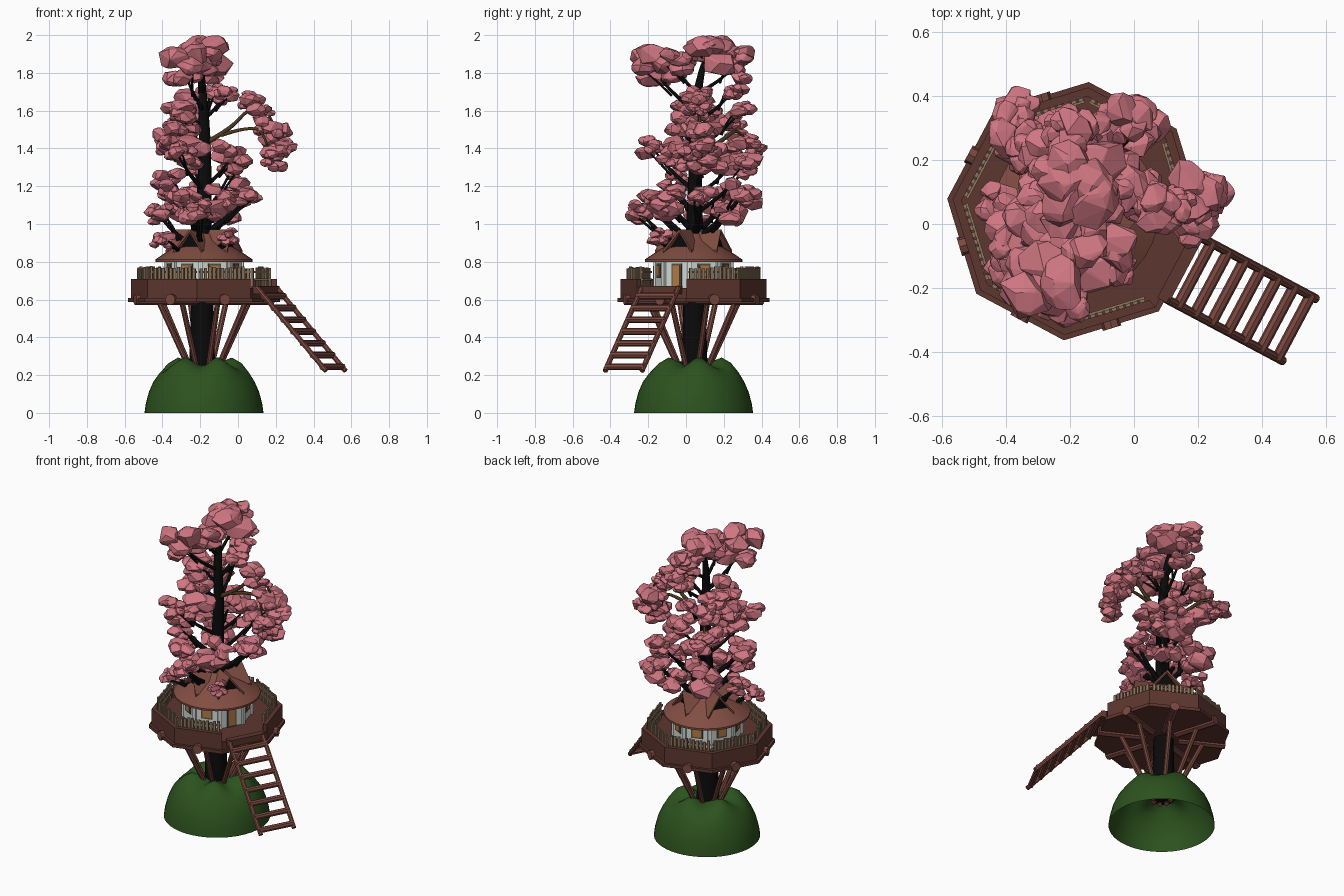
import bpy, bmesh, math, random
from mathutils import Vector

if "Cube" in bpy.data.objects:
    bpy.data.objects.remove(bpy.data.objects["Cube"])

random.seed(4)
CX, CY = -0.18, 0.04
rad = math.radians
EDGES = [-28 + 45 * k for k in range(8)]   # edge 0 carries the ladder


def P(a, r, z, side=0.0):
    """Point at angle a (degrees) round the tree axis, with a sideways offset."""
    c, s = math.cos(rad(a)), math.sin(rad(a))
    return Vector((CX + c * r - s * side, CY + s * r + c * side, z))


def mat(name, rgb):
    m = bpy.data.materials.new(name)
    m.diffuse_color = (*rgb, 1)
    m.use_nodes = True
    m.node_tree.nodes["Principled BSDF"].inputs["Base Color"].default_value = m.diffuse_color
    return m


PINK = mat("blossom", (0.62, 0.18, 0.22))
GREEN = mat("grass", (0.025, 0.085, 0.013))
DECK = mat("dark_wood", (0.11, 0.037, 0.028))
WOOD = mat("red_wood", (0.20, 0.065, 0.05))
ROOF = mat("roof_tile", (0.22, 0.075, 0.055))
BARK = mat("bark", (0.003, 0.003, 0.003))
TWIG = mat("brown_bark", (0.07, 0.04, 0.015))
WALL = mat("plaster", (0.66, 0.72, 0.68))
FRAME = mat("frame", (0.10, 0.08, 0.06))
PANE = mat("pane", (0.45, 0.2, 0.06))
FENCE = mat("fence_wood", (0.27, 0.18, 0.11))


def finish(bm, name, m, smooth=None):
    bmesh.ops.recalc_face_normals(bm, faces=bm.faces)
    me = bpy.data.meshes.new(name)
    bm.to_mesh(me)
    bm.free()
    ob = bpy.data.objects.new(name, me)
    bpy.context.collection.objects.link(ob)
    me.materials.append(m)
    if smooth:
        bpy.context.view_layer.objects.active = ob
        ob.select_set(True)
        bpy.ops.object.shade_smooth_by_angle(angle=rad(smooth))
        ob.select_set(False)
    return ob


def hexa(bm, pts):
    """Solid from four bottom and four top points."""
    v = [bm.verts.new(p) for p in pts]
    for f in ((3, 2, 1, 0), (4, 5, 6, 7), (0, 1, 5, 4), (1, 2, 6, 5), (2, 3, 7, 6), (3, 0, 4, 7)):
        bm.faces.new([v[i] for i in f])


def ring_part(bm, a, r0, r1, z0, z1):
    """One straight side of an octagonal ring; radii are to the corners."""
    plan = [(a - 22.5, r0), (a - 22.5, r1), (a + 22.5, r1), (a + 22.5, r0)]
    hexa(bm, [P(b, r, z) for z in (z0, z1) for b, r in plan])


def block(bm, a, r0, r1, s0, s1, z0, z1):
    """Box aligned to direction a."""
    plan = [(r0, s0), (r1, s0), (r1, s1), (r0, s1)]
    hexa(bm, [P(a, r, z, s) for z in (z0, z1) for r, s in plan])


def rod(bm, p, q, r, n=8):
    d = q - p
    M = d.to_track_quat('Z', 'Y').to_matrix().to_4x4()
    M.translation = (p + q) / 2
    bmesh.ops.create_cone(bm, cap_ends=True, segments=n, radius1=r, radius2=r, depth=d.length, matrix=M)


def lathe(name, prof, n, m, smooth, bump=None):
    bm = bmesh.new()
    rows = []
    for r, z in prof:
        rows.append([bm.verts.new(P(360 * i / n, r, z + (bump(r, 2 * math.pi * i / n) if bump else 0)))
                     for i in range(n)])
    for A, B in zip(rows, rows[1:]):
        for i in range(n):
            bm.faces.new((A[i], A[(i + 1) % n], B[(i + 1) % n], B[i]))
    return finish(bm, name, m, smooth)


def branches(name, paths, m, res=1):
    """Tapered tubes; each path is a list of (point, radius)."""
    cu = bpy.data.curves.new(name, 'CURVE')
    cu.dimensions = '3D'
    cu.bevel_depth, cu.bevel_resolution, cu.use_fill_caps = 1, res, True
    cu.resolution_u = 4
    for path in paths:
        sp = cu.splines.new('NURBS')
        sp.points.add(len(path) - 1)
        for pt, (co, r) in zip(sp.points, path):
            pt.co, pt.radius = (*co, 1), r
        sp.use_endpoint_u, sp.order_u = True, 3
    cu.materials.append(m)
    ob = bpy.data.objects.new(name, cu)
    bpy.context.collection.objects.link(ob)
    bpy.context.view_layer.objects.active = ob
    ob.select_set(True)
    bpy.ops.object.convert(target='MESH')
    ob.select_set(False)


# Hollow grass hill with humps round the trunk
lathe("hill", [(.315, 0), (.308, .05), (.292, .11), (.268, .165), (.238, .21), (.20, .248), (.15, .268),
               (.10, .262), (.06, .25)],
      48, GREEN, 60, lambda r, t: 0.028 * math.sin(5 * t + .6) * max(0, 1 - abs(r - .16) / .10))

# Platform: base plate, floor, parapet with a gap at the ladder, logs and struts
bm = bmesh.new()
for a in EDGES:
    ring_part(bm, a, .05, .405, .588, .608)
    ring_part(bm, a, .05, .37, .608, .66)
    ring_part(bm, a, .36, .388, .608, .66 if a == -28 else .71)
finish(bm, "platform", DECK)
bm = bmesh.new()
block(bm, -28, .35, .39, -.12, .12, .63, .672)
finish(bm, "ladder_step", DECK)
bm = bmesh.new()
for a in EDGES:
    rod(bm, P(a, .10, .60), P(a, .382, .60), .03, 8)
    rod(bm, P(a, .255, .60), P(a, .05, .17), .015, 8)
finish(bm, "support_logs", WOOD, 40)

# Picket fence on the seven closed sides
bm = bmesh.new()
for a in EDGES[1:]:
    for z in (.70, .74):
        block(bm, a, .316, .323, -.125, .125, z, z + .012)
    for i in range(11):
        s = -.115 + i * .023
        block(bm, a, .323, .333, s - .008, s + .008, .66, .763 + random.uniform(0, .014))
finish(bm, "picket_fence", FENCE)

# Ladder
bm = bmesh.new()
for s in (-.11, .11):
    rod(bm, P(-28, .375, .665, s), P(-28, .79, .222, s), .014)
for i in range(7):
    t = (i + .75) / 7.1
    rod(bm, P(-28, .375 + .415 * t, .665 - .443 * t, -.115), P(-28, .375 + .415 * t, .665 - .443 * t, .115), .018)
finish(bm, "ladder", WOOD, 40)

# House walls, windows and door
bm = bmesh.new()
for a in EDGES:
    ring_part(bm, a, .185, .205, .66, .815)
    block(bm, a + 22.5, .195, .212, -.012, .012, .66, .815)
finish(bm, "house_walls", WALL)
frames, panes = bmesh.new(), bmesh.new()
for a in EDGES:
    lo, w = (.66, .03) if a == -28 else (.715, .035)
    block(frames, a, .18, .195, -w, w, lo, .79)
    block(panes, a, .18, .198, -w + .009, w - .009, lo + .01, .78)
finish(frames, "window_frames", FRAME)
finish(panes, "window_panes", PANE)

# Flared roof with four open gables
lathe("roof", [(.19, .80), (.258, .80), (.258, .812), (.22, .838), (.18, .863), (.14, .885), (.09, .91), (.045, .95)],
      32, ROOF, 35)
bm, dark = bmesh.new(), bmesh.new()
for a in EDGES[::2]:
    for s in (-1, 1):
        hexa(bm, [P(a, r, z + dz, s * w) for dz in (-.016, 0)
                  for r, w, z in ((.03, 0, .972), (.165, 0, .972), (.185, .085, .862), (.03, .085, .862))])
    f = [dark.verts.new(P(a, .145, z, w)) for w, z in ((-.07, .86), (.07, .86), (0, .955))]
    dark.faces.new(f)
finish(bm, "roof_gables", ROOF)
finish(dark, "gable_openings", BARK)

# Trunk
TR = [((-.19, .045, .18), .07), ((-.19, .045, .6), .06), ((-.185, .045, 1.0), .043), ((-.172, .05, 1.4), .032),
      ((-.19, .055, 1.72), .024), ((-.2, .1, 1.87), .012)]
branches("trunk", [[(Vector(p), r) for p, r in TR]], BARK, 2)


def trunk_at(z):
    for (p, _), (q, _) in zip(TR, TR[1:]):
        if z <= q[2]:
            return Vector(p).lerp(Vector(q), (z - p[2]) / (q[2] - p[2]))
    return Vector(TR[-1][0])


# Blossom clusters: x, y, z, radius
CL = [(-.18, .14, 1.90, .13), (-.20, .28, 1.86, .08), (-.29, -.18, 1.83, .11), (-.20, -.06, 1.85, .10),
      (-.14, .27, 1.73, .07), (-.30, .02, 1.64, .09), (-.22, .30, 1.61, .06), (-.07, .08, 1.69, .06),
      (.07, .05, 1.63, .07), (.17, .08, 1.50, .09), (.23, .09, 1.45, .06), (.18, .00, 1.34, .07),
      (-.29, -.02, 1.46, .10), (-.37, .29, 1.45, .08), (-.36, .36, 1.40, .06), (-.34, -.18, 1.41, .07),
      (-.04, .12, 1.35, .10), (-.24, .26, 1.34, .09), (-.28, -.02, 1.54, .08),
      (-.37, -.05, 1.22, .08), (.01, .31, 1.17, .09), (-.28, .20, 1.12, .11), (-.10, -.09, 1.12, .10),
      (.04, .08, 1.14, .07), (-.28, -.16, 1.10, .08), (-.42, .06, 1.05, .07), (-.22, -.24, 1.06, .07),
      (-.40, -.14, .92, .06), (-.05, -.14, .93, .05), (-.08, .22, 1.06, .08), (-.03, .32, 1.30, .07),
      (.22, .08, 1.40, .07), (.14, .07, 1.58, .05), (-.33, .24, 1.54, .07), (-.27, -.07, 1.37, .08),
      (-.27, .12, 1.58, .07)]


def blob(bm, c, r):
    """Faceted, flattened chunk: hull of random points on an ellipsoid."""
    a, vs = random.uniform(0, math.pi), []
    c.z = min(c.z, 2.0 - r * .78)
    for _ in range(24):
        d = Vector([random.gauss(0, 1) for _ in range(3)]).normalized()
        x, y = d.x * r * 1.25, d.y * r
        vs.append(bm.verts.new(c + Vector((x * math.cos(a) - y * math.sin(a), x * math.sin(a) + y * math.cos(a),
                                           d.z * r * .78))))
    res = bmesh.ops.convex_hull(bm, input=vs)
    inner = [g for g in res["geom_interior"] if isinstance(g, bmesh.types.BMVert)]
    bmesh.ops.delete(bm, geom=inner, context='VERTS')


bm = bmesh.new()
for x, y, z, r in CL:
    for i in range(8):
        a = i * 2.4 + x * 50
        off = r * .75 * math.sqrt((i + .3) / 8)
        c = Vector((x + off * math.cos(a), y + off * math.sin(a), z + random.uniform(-.65, .65) * r))
        blob(bm, c, r * random.uniform(.45, .72))
finish(bm, "blossom", PINK)

# Boughs from the trunk to the clusters, and the brown arching ones
paths = []
for i, (x, y, z, r) in enumerate(CL[:31]):
    if i in (8, 9, 10, 11, 13, 14):
        continue
    end = Vector((x, y, z))
    d = (end.xy - trunk_at(z).xy).length
    b = trunk_at(min(1.8, max(.84, z - .06 - .6 * d)))
    mid = b.lerp(end, .55) + Vector((0, 0, -.02 - .1 * d))
    t = .02 if z < 1.25 else .013
    paths.append([(b, t), (mid, t * .75), (end, t * .35)])
    paths.append([(mid, t * .6), (mid.lerp(end, .5) + Vector((.02, -.03, .01)), t * .4),
                  (end + Vector((r * .5, -r * .5, -.01)), t * .25)])
branches("boughs", paths, BARK)
V = Vector
branches("arching_boughs", [
    [(V((-.17, .05, 1.43)), .016), (V((-.04, .06, 1.5)), .012), (V((.06, .06, 1.62)), .009),
     (V((.18, .07, 1.6)), .007), (V((.23, .08, 1.4)), .004)],
    [(V((-.09, .055, 1.47)), .012), (V((.06, .06, 1.52)), .009), (V((.15, .04, 1.48)), .006), (V((.18, 0, 1.3)), .004)],
    [(V((-.18, .06, 1.35)), .016), (V((-.27, .2, 1.45)), .011), (V((-.34, .29, 1.52)), .008),
     (V((-.38, .36, 1.36)), .004)]], TWIG)
